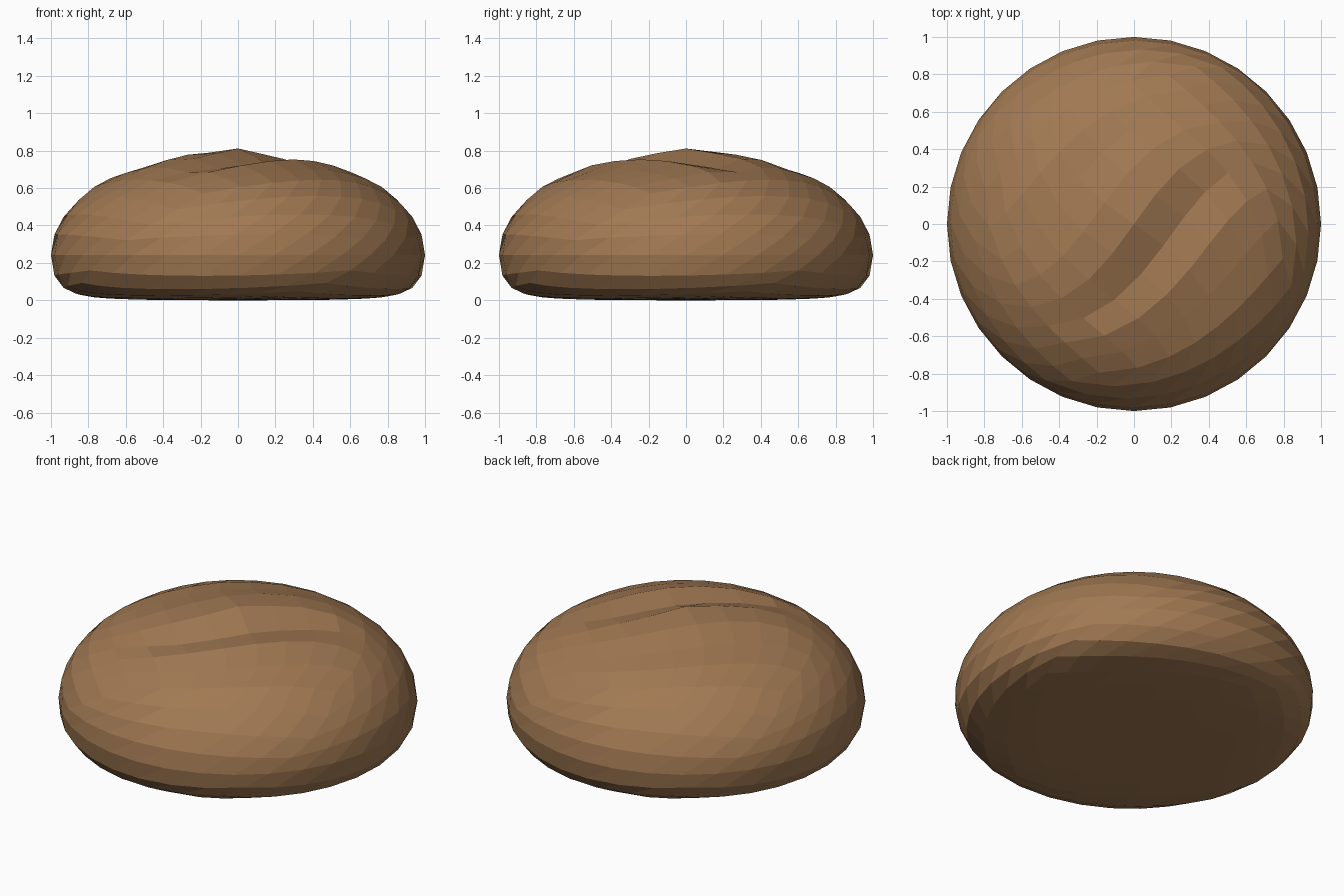
import bpy, bmesh, math
from mathutils import Vector

if "Cube" in bpy.data.objects:
    bpy.data.objects.remove(bpy.data.objects["Cube"])

N = 8  # cells per cube side
# height offset of each top strip: ridges and grooves of the folded crust
FOLD = {-4: 0.0, -3: -0.012, -2: -0.03, -1: -0.012, 0: -0.015,
        1: -0.07, 2: -0.015, 3: -0.018, 4: 0.0}
FADE = [1.0, 1.0, 0.8, 0.35, 0.0]


def bun_point(co):
    # even spread of a cube grid over a sphere
    d = Vector([math.tan(c * math.pi / 4) for c in co]).normalized()
    r = math.hypot(d.x, d.y)
    if d.z >= 0:
        z = 0.25 + 0.57 * d.z           # domed top
    else:
        z = 0.25 - 0.245 * math.tanh(-2.5 * d.z)   # flattened base
    if co[2] > 0.999:                   # folds on the top
        i, j = round(-co[1] * N / 2), round(co[0] * N / 2)
        if (i, j) != (0, 0):
            z += FOLD[i] * FADE[abs(j)]
    # twist around the upright axis, in step with the height
    a = math.atan2(d.y, d.x) + math.radians(55 * d.z)
    return Vector((r * math.cos(a), r * math.sin(a), z))


# crust: subdivided cube shaped into a bun
bm = bmesh.new()
bmesh.ops.create_cube(bm, size=2)
bmesh.ops.subdivide_edges(bm, edges=bm.edges[:], cuts=N - 1, use_grid_fill=True)
for v in bm.verts:
    v.co = bun_point(v.co)
low = min(v.co.z for v in bm.verts)
for v in bm.verts:
    v.co.z -= low
bmesh.ops.recalc_face_normals(bm, faces=bm.faces[:])
mesh = bpy.data.meshes.new("bread_bun")
bm.to_mesh(mesh)
bm.free()

crust = bpy.data.materials.new("brown crust")
crust.diffuse_color = (0.355, 0.19, 0.085, 1)
crust.use_nodes = True
crust.node_tree.nodes["Principled BSDF"].inputs["Base Color"].default_value = crust.diffuse_color
mesh.materials.append(crust)
bun = bpy.data.objects.new("bread_bun", mesh)
bpy.context.collection.objects.link(bun)
